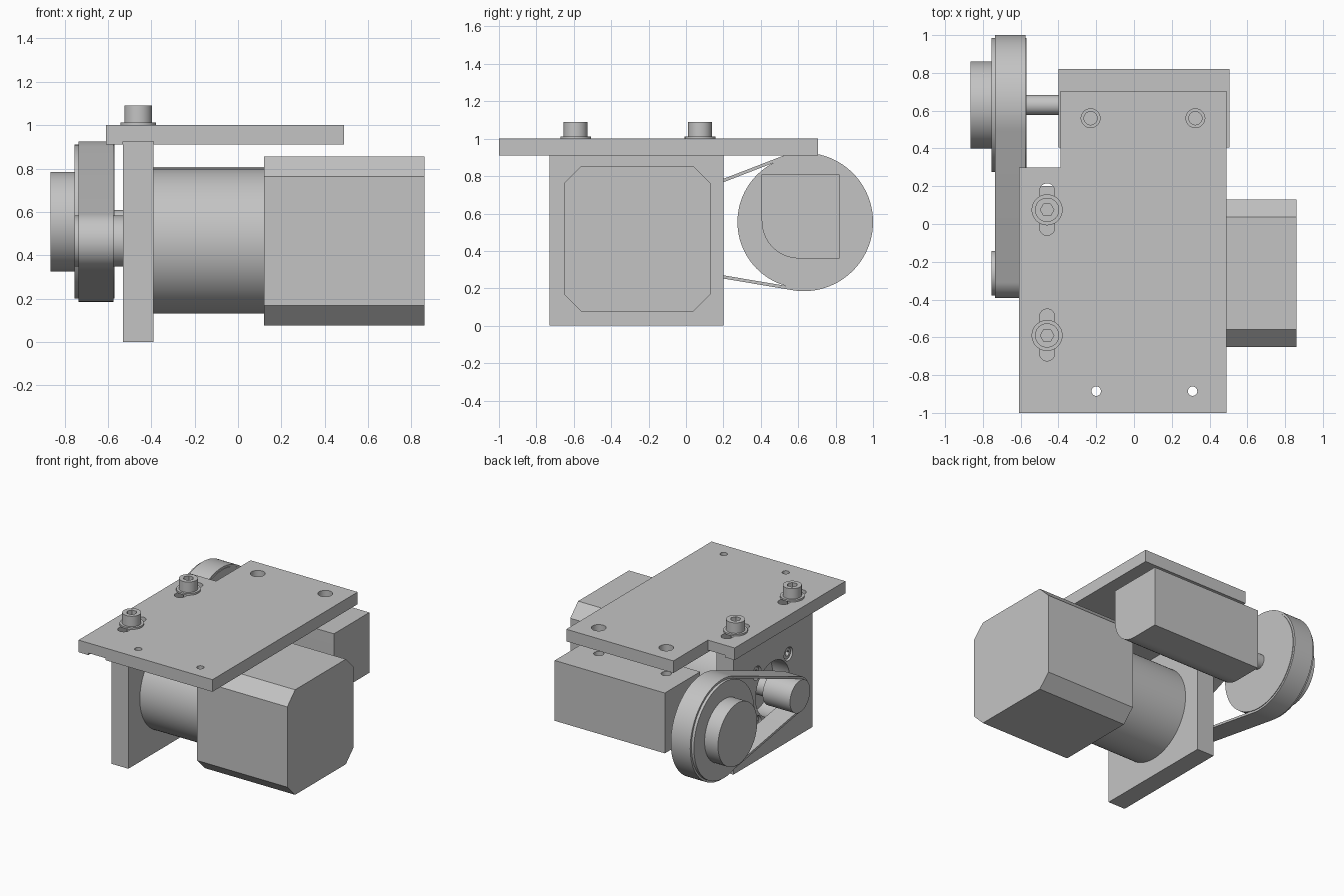
import bpy, bmesh, math
from mathutils import Vector

if "Cube" in bpy.data.objects:
    bpy.data.objects.remove(bpy.data.objects["Cube"])

grey = bpy.data.materials.new("machined grey")
grey.diffuse_color = (0.55, 0.55, 0.55, 1)
grey.use_nodes = True
grey.node_tree.nodes["Principled BSDF"].inputs["Base Color"].default_value = grey.diffuse_color


def finish(name, bm):
    bmesh.ops.recalc_face_normals(bm, faces=bm.faces)
    me = bpy.data.meshes.new(name)
    bm.to_mesh(me)
    bm.free()
    ob = bpy.data.objects.new(name, me)
    bpy.context.collection.objects.link(ob)
    me.materials.append(grey)
    return ob


def activate(ob):
    bpy.ops.object.select_all(action='DESELECT')
    ob.select_set(True)
    bpy.context.view_layer.objects.active = ob


def smooth(ob):
    activate(ob)
    bpy.ops.object.shade_smooth_by_angle(angle=math.radians(30))
    return ob


def prism(name, pts, axis, a, b):
    """Extrude a 2D outline: (y, z) along x, or (x, y) along z."""
    place = (lambda p, t: (t, p[0], p[1])) if axis == 'x' else (lambda p, t: (p[0], p[1], t))
    bm = bmesh.new()
    face = bm.faces.new([bm.verts.new(place(p, a)) for p in pts])
    new = bmesh.ops.extrude_face_region(bm, geom=[face])['geom']
    bmesh.ops.translate(bm, verts=[v for v in new if isinstance(v, bmesh.types.BMVert)],
                        vec=Vector(place((0, 0), b - a)))
    return finish(name, bm)


def arc(c, r, start, end, n):
    angles = [math.radians(start + (end - start) * i / n) for i in range(n + 1)]
    return [(c[0] + r * math.cos(t), c[1] + r * math.sin(t)) for t in angles]


def rect(u0, u1, v0, v1):
    return [(u0, v0), (u1, v0), (u1, v1), (u0, v1)]


def cyl(name, c, r, axis, a, b, n=64):
    return prism(name, arc(c, r, 0, 360, n)[:-1], axis, a, b)


def cut(ob, cutters):
    for c in cutters:
        mod = ob.modifiers.new("cut", 'BOOLEAN')
        mod.operation, mod.solver, mod.object = 'DIFFERENCE', 'EXACT', c
        activate(ob)
        bpy.ops.object.modifier_apply(modifier=mod.name)
        bpy.data.objects.remove(c, do_unlink=True)
    return smooth(ob)


MOTOR = (-0.26, 0.465)     # motor axis (y, z)
DRIVEN = (0.63, 0.555)     # driven shaft axis (y, z)
BOLTS = [(-0.46, 0.075), (-0.46, -0.59)]
HOLES = [(-0.23, 0.56), (0.325, 0.56)]

# Top plate: notched corner, groove, slots and holes
top = prism("top_plate", [(-0.61, -1), (0.49, -1), (0.49, 0.705), (-0.39, 0.705),
                          (-0.39, 0.3), (-0.61, 0.3)], 'z', 0.91, 1.0)
cutters = [prism("groove", rect(-0.53, -0.39, -1.1, 0.8), 'z', 0.85, 0.925)]
for x, y in BOLTS:
    slot = arc((x, y + 0.1), 0.04, 0, 180, 16) + arc((x, y - 0.095), 0.04, 180, 360, 16)
    cutters.append(prism("slot", slot, 'z', 0.8, 1.1))
cutters += [cyl("hole", c, 0.05, 'z', 0.8, 1.1, 32) for c in HOLES]
cutters += [cyl("hole", (x, -0.885), 0.025, 'z', 0.8, 1.1, 32) for x in (-0.2, 0.31)]
cut(top, cutters)

# Upright plate with pulley opening and motor screw recesses
corners = [(MOTOR[0] + sy * 0.185, MOTOR[1] + sz * 0.185) for sy in (-1, 1) for sz in (-1, 1)]
upright = prism("upright_plate", rect(-0.73, 0.2, 0, 0.925), 'x', -0.53, -0.39)
cut(upright, [cyl("opening", MOTOR, 0.2, 'x', -0.6, -0.3)] +
    [cyl("recess", c, 0.05, 'x', -0.6, -0.45, 32) for c in corners])
for c in corners:
    head = cyl("motor_screw", c, 0.04, 'x', -0.52, -0.44, 32)
    cut(head, [cyl("socket", c, 0.022, 'x', -0.6, -0.49, 6)])

# Motor: round gearbox and chamfered body
smooth(cyl("gearbox", MOTOR, 0.335, 'x', -0.39, 0.12, 96))
h, k = 0.39, 0.298
octagon = [(h, -k), (h, k), (k, h), (-k, h), (-h, k), (-h, -k), (-k, -h), (k, -h)]
prism("motor_body", [(MOTOR[0] + u, MOTOR[1] + v) for u, v in octagon], 'x', 0.12, 0.86)

# Small drive pulley and its shaft
smooth(cyl("drive_pulley", MOTOR, 0.118, 'x', -0.755, -0.53))
smooth(cyl("motor_shaft", MOTOR, 0.07, 'x', -0.54, -0.38))

# Driven block with one rounded lower edge and two blind holes
block = prism("driven_block", arc((0.605, 0.56), 0.2, 180, 270, 20) +
              [(0.82, 0.36), (0.82, 0.808), (0.405, 0.808)], 'x', -0.4, 0.505)
cut(block, [cyl("hole", c, 0.035, 'z', 0.66, 0.9, 32) for c in HOLES])

# Large driven pulley with hub and shaft
smooth(cyl("driven_shaft", DRIVEN, 0.053, 'x', -0.58, -0.39, 40))
smooth(cyl("driven_pulley", DRIVEN, 0.355, 'x', -0.755, -0.57, 96))
smooth(cyl("driven_hub", DRIVEN, 0.23, 'x', -0.865, -0.75, 80))


# Belt: band wrapped around both pulleys
def belt_loop(inset):
    dy, dz = DRIVEN[0] - MOTOR[0], DRIVEN[1] - MOTOR[1]
    tilt = math.degrees(math.atan2(dz, dy))
    lean = math.degrees(math.asin(0.237 / math.hypot(dy, dz)))
    return (arc(DRIVEN, 0.37 - inset, tilt - 90 - lean, tilt + 90 + lean, 60) +
            arc(MOTOR, 0.133 - inset, tilt + 90 + lean, tilt + 270 - lean, 32))


bm = bmesh.new()
outer, inner = belt_loop(0), belt_loop(0.017)
rings = [[bm.verts.new((x, *p)) for p in loop]
         for x, loop in ((-0.735, outer), (-0.575, outer), (-0.575, inner), (-0.735, inner))]
n = len(outer)
for j in range(4):
    a, b = rings[j], rings[(j + 1) % 4]
    for i in range(n):
        bm.faces.new((a[i], a[(i + 1) % n], b[(i + 1) % n], b[i]))
smooth(finish("belt", bm))

# Clamp bolts with washers and hex sockets
for c in BOLTS:
    smooth(cyl("washer", c, 0.082, 'z', 1.0, 1.013, 48))
    smooth(cyl("bolt_shank", c, 0.032, 'z', 0.9, 1.02, 24))
    cut(cyl("bolt_head", c, 0.064, 'z', 1.013, 1.09, 48),
        [cyl("socket", c, 0.036, 'z', 1.045, 1.2, 6)])
